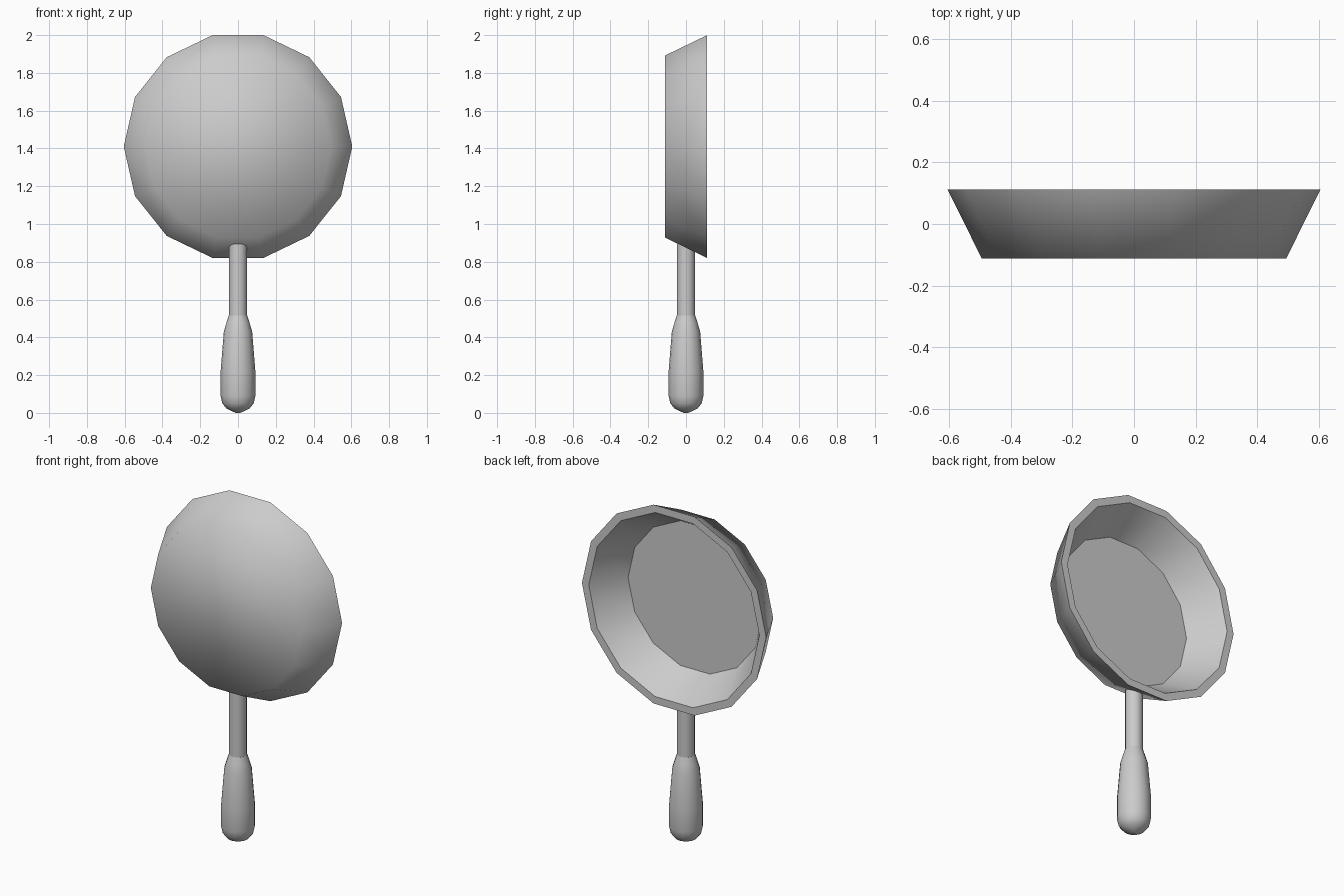
import bpy
import math

cube = bpy.data.objects.get("Cube")
if cube:
    bpy.data.objects.remove(cube, do_unlink=True)

GREY = (0.6, 0.6, 0.6, 1.0)
metal = bpy.data.materials.new("grey metal")
metal.use_nodes = True
metal.diffuse_color = GREY
metal.node_tree.nodes["Principled BSDF"].inputs["Base Color"].default_value = GREY


def lathe(name, profile, sides, place, sharp_rings=()):
    """Closed solid turned from (radius, height) rings, capped at both ends."""
    verts, faces = [], []
    for radius, height in profile:
        for i in range(sides):
            a = 2 * math.pi * i / sides
            verts.append(place(radius * math.cos(a), radius * math.sin(a), height))
    for r in range(len(profile) - 1):
        for i in range(sides):
            j = (i + 1) % sides
            a, b = r * sides, (r + 1) * sides
            faces.append((a + i, a + j, b + j, b + i))
    last = (len(profile) - 1) * sides
    faces.append(tuple(reversed(range(sides))))
    faces.append(tuple(range(last, last + sides)))
    mesh = bpy.data.meshes.new(name)
    mesh.from_pydata(verts, [], faces)
    mesh.materials.append(metal)
    for p in mesh.polygons:
        p.use_smooth = True
    # Keep chosen rings as crisp edges
    for e in mesh.edges:
        rings = {v // sides for v in e.vertices}
        if len(rings) == 1 and rings.pop() in sharp_rings:
            e.use_edge_sharp = True
    mesh.update()
    obj = bpy.data.objects.new(name, mesh)
    bpy.context.collection.objects.link(obj)
    return obj


# Pan: underside faces the front, open bowl faces the back
PAN_Z = 1.41
lathe("pan_bowl",
      [(0.494, -0.112), (0.605, 0.112), (0.56, 0.112), (0.44, -0.085)],
      14, lambda u, v, h: (u, h, PAN_Z - v), sharp_rings=(1, 2, 3))

# Handle: thin rod joining the pan wall, then a swollen grip
upright = lambda u, v, h: (u, v, h)
lathe("handle_rod", [(0.048, 0.5), (0.048, 0.893)], 16, upright, sharp_rings=(0, 1))
lathe("handle_grip",
      [(0.012, 0.0), (0.06, 0.022), (0.083, 0.05), (0.092, 0.09), (0.092, 0.22),
       (0.075, 0.43), (0.062, 0.475), (0.049, 0.515)],
      16, upright, sharp_rings=(7,))
